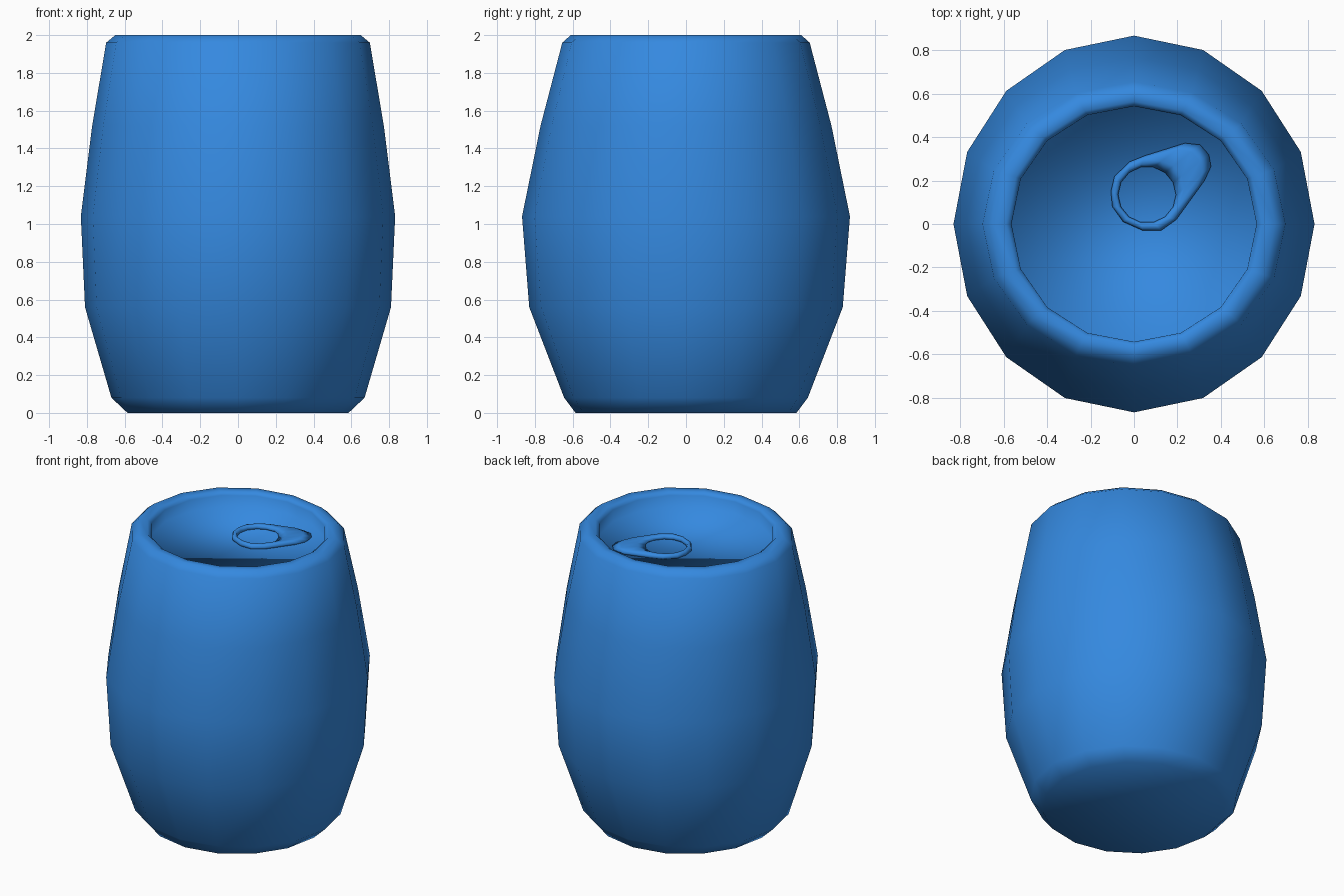
import bpy, bmesh, math

if "Cube" in bpy.data.objects:
    bpy.data.objects.remove(bpy.data.objects["Cube"])

blue = bpy.data.materials.new("blue")
blue.diffuse_color = (0.035, 0.25, 0.74, 1)
blue.use_nodes = True
blue.node_tree.nodes["Principled BSDF"].inputs["Base Color"].default_value = blue.diffuse_color


def build_loops(name, loops, cap=False, closed=False):
    """Bridge equal-length vertex loops; cap both ends or join last to first."""
    bm = bmesh.new()
    rings = [[bm.verts.new(p) for p in loop] for loop in loops]
    pairs = list(zip(rings, rings[1:]))
    if closed:
        pairs.append((rings[-1], rings[0]))
    for a, b in pairs:
        n = len(a)
        for i in range(n):
            j = (i + 1) % n
            bm.faces.new((a[i], a[j], b[j], b[i]))
    if cap:
        bm.faces.new(rings[0])
        bm.faces.new(rings[-1])
    bmesh.ops.recalc_face_normals(bm, faces=bm.faces)
    for f in bm.faces:
        f.smooth = True
    me = bpy.data.meshes.new(name)
    bm.to_mesh(me)
    bm.free()
    me.materials.append(blue)
    ob = bpy.data.objects.new(name, me)
    bpy.context.collection.objects.link(ob)
    return ob


def ellipse(rx, ry, z, n=16):
    return [(rx * math.cos(2 * math.pi * i / n), ry * math.sin(2 * math.pi * i / n), z)
            for i in range(n)]


# Barrel-shaped can body with rim and recessed lid: (x radius, y radius, height)
profile = [(0.585, 0.585, 0), (0.67, 0.645, 0.08), (0.81, 0.83, 0.56),
           (0.832, 0.868, 1.04), (0.772, 0.77, 1.52), (0.698, 0.655, 1.96),
           (0.65, 0.61, 2.0), (0.59, 0.565, 2.0), (0.565, 0.543, 1.98),
           (0.563, 0.541, 1.9)]
build_loops("can_body", [ellipse(*p) for p in profile], cap=True)

# Pull tab: teardrop outline around a round finger hole, lying on the lid
outline = [(-0.107, 0.15), (-0.09, 0.22), (-0.02, 0.287), (0.05, 0.315),
           (0.235, 0.373), (0.305, 0.365), (0.345, 0.32), (0.355, 0.265),
           (0.325, 0.2), (0.195, 0.02), (0.125, -0.03), (0.04, -0.03),
           (-0.05, 0.01), (-0.1, 0.08)]
n = len(outline)
hole = [(0.06 + 0.133 * math.cos(math.pi - 2 * math.pi * i / n),
         0.135 + 0.13 * math.sin(math.pi - 2 * math.pi * i / n)) for i in range(n)]


def tab_loop(t, z):
    return [(ox + (hx - ox) * t, oy + (hy - oy) * t, z)
            for (ox, oy), (hx, hy) in zip(outline, hole)]


section = [(0.12, 1.897), (0, 1.912), (0.25, 1.928), (0.75, 1.928), (1, 1.912), (0.9, 1.897)]
build_loops("pull_tab", [tab_loop(*s) for s in section], closed=True)
